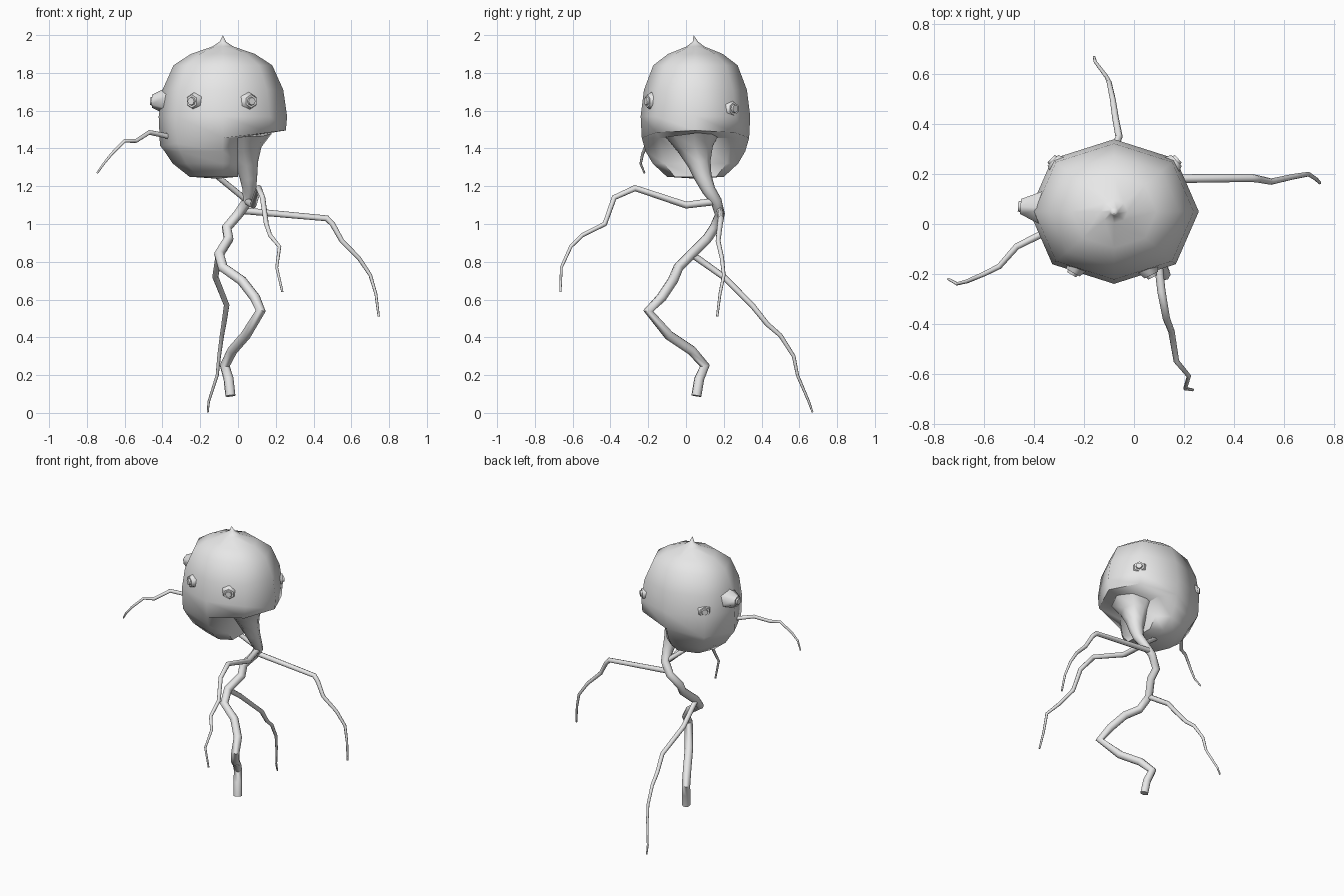
import bpy, bmesh, math
from mathutils import Vector

cube = bpy.data.objects.get("Cube")
if cube:
    bpy.data.objects.remove(cube)

grey = bpy.data.materials.new("plain_grey")
grey.use_nodes = True
grey.diffuse_color = (0.8, 0.8, 0.8, 1)
grey.node_tree.nodes["Principled BSDF"].inputs["Base Color"].default_value = (0.8, 0.8, 0.8, 1)
parts = []


def add(name, mesh):
    mesh.materials.clear()
    mesh.materials.append(grey)
    ob = bpy.data.objects.new(name, mesh)
    bpy.context.collection.objects.link(ob)
    parts.append(ob)
    return ob


def limb(name, points, radii):
    """Tapered tube through points; radii are spread evenly or given per point."""
    curve = bpy.data.curves.new(name, 'CURVE')
    curve.dimensions = '3D'
    curve.bevel_depth = 1.0
    curve.bevel_resolution = 2
    curve.use_fill_caps = True
    spline = curve.splines.new('POLY')
    spline.points.add(len(points) - 1)
    last = len(points) - 1
    for i, (pt, co) in enumerate(zip(spline.points, points)):
        pt.co = (*co, 1)
        if len(radii) == 2:
            pt.radius = radii[0] + (radii[1] - radii[0]) * i / last
        else:
            pt.radius = radii[min(i, len(radii) - 1)]
    helper = bpy.data.objects.new(name + "_path", curve)
    bpy.context.collection.objects.link(helper)
    bpy.context.view_layer.update()
    evaluated = helper.evaluated_get(bpy.context.evaluated_depsgraph_get())
    mesh = bpy.data.meshes.new_from_object(evaluated)
    bpy.data.objects.remove(helper)
    add(name, mesh)


# Head: eight-sided pointed dome, cut away below the rim on the left side
CX, CY, RX, RY, SIDES = -0.08, 0.05, 0.34, 0.29, 8
rings = [(0.05, 1.965), (0.16, 1.94), (0.50, 1.90), (0.77, 1.84), (0.94, 1.71),
         (1.0, 1.57), (0.98, None), (0.91, 1.385), (0.78, 1.32), (0.52, 1.25)]
bm = bmesh.new()
loops = []
for k, (f, z) in enumerate(rings):
    loop = []
    for i in range(SIDES):
        a = math.tau * i / SIDES
        bulge = 1.03 if i % 2 else 1.0
        x = CX + RX * f * bulge * math.cos(a)
        y = CY + RY * f * bulge * math.sin(a)
        h = 1.465 + 0.12 * x if z is None else z
        if k > 6 and x > 0:
            x = 0
            h += 0.07 if k == 7 else 0.0
        loop.append(bm.verts.new((x, y, h)))
    loops.append(loop)
top = bm.verts.new((CX, 0.04, 2.0))
bottom = bm.verts.new((-0.11, CY, 1.24))
for i in range(SIDES):
    j = (i + 1) % SIDES
    bm.faces.new((top, loops[0][i], loops[0][j]))
    bm.faces.new((bottom, loops[-1][j], loops[-1][i]))
    for a, b in zip(loops, loops[1:]):
        bm.faces.new((a[i], b[i], b[j], a[j]))
bmesh.ops.recalc_face_normals(bm, faces=bm.faces)
head = bpy.data.meshes.new("head")
bm.to_mesh(head)
bm.free()
add("head", head)

# Eyes: blunt six-sided bumps with a small raised pupil
eyes = {"front_left": (0.07, -0.205, 1.65), "front_right": (-0.245, -0.195, 1.65),
        "right": (-0.455, 0.07, 1.65), "back_right": (-0.325, 0.255, 1.61),
        "back_left": (0.17, 0.255, 1.61)}
for side, tip in eyes.items():
    tip = Vector(tip)
    out = Vector(((tip.x - CX) / RX, (tip.y - CY) / RY, 0)).normalized()
    turn = out.to_track_quat('Z', 'Y').to_matrix().to_4x4()
    bm = bmesh.new()
    bmesh.ops.create_cone(bm, cap_ends=True, segments=6, radius1=0.085, radius2=0.035, depth=0.1)
    bmesh.ops.translate(bm, verts=bm.verts, vec=(0, 0, -0.05))
    pupil = bmesh.ops.create_cone(bm, cap_ends=True, segments=8, radius1=0.026, radius2=0.02, depth=0.02)
    bmesh.ops.transform(bm, matrix=turn, verts=bm.verts)
    bmesh.ops.translate(bm, verts=bm.verts, vec=tip)
    mesh = bpy.data.meshes.new(side + "_eye")
    bm.to_mesh(mesh)
    bm.free()
    add(side + "_eye", mesh)

# Neck flaring into the mouth, running on as the twisting main stem
limb("neck_and_stem", [
    (0.03, 0.04, 1.48), (0.03, 0.05, 1.40), (0.045, 0.07, 1.32), (0.055, 0.09, 1.25),
    (0.06, 0.12, 1.18), (0.05, 0.16, 1.12), (0.0, 0.18, 1.05), (-0.06, 0.15, 0.98),
    (-0.05, 0.11, 0.92), (-0.10, 0.03, 0.84), (-0.08, -0.04, 0.77), (0.02, -0.07, 0.70),
    (0.09, -0.13, 0.61), (0.12, -0.20, 0.54), (0.04, -0.09, 0.41), (-0.03, 0.03, 0.33),
    (-0.07, 0.10, 0.25), (-0.05, 0.07, 0.18), (-0.04, 0.055, 0.09)],
    [0.15, 0.095, 0.062, 0.047, 0.036, 0.03, 0.027])

# Thin trailing tendrils
limb("left_tendril", [
    (0.03, 0.18, 1.07), (0.47, 0.185, 1.03), (0.50, 0.18, 1.0), (0.55, 0.17, 0.91),
    (0.64, 0.19, 0.82), (0.70, 0.20, 0.73), (0.73, 0.18, 0.63), (0.745, 0.165, 0.51)],
    (0.018, 0.006))
limb("front_tendril", [
    (0.05, 0.16, 1.12), (0.08, 0.0, 1.10), (0.11, -0.27, 1.19), (0.13, -0.38, 1.14),
    (0.15, -0.43, 1.0), (0.17, -0.55, 0.94), (0.22, -0.61, 0.88), (0.205, -0.66, 0.77),
    (0.235, -0.665, 0.64)], (0.02, 0.006))
limb("back_tendril", [
    (-0.10, 0.03, 0.84), (-0.12, 0.20, 0.72), (-0.06, 0.35, 0.57), (-0.075, 0.43, 0.47),
    (-0.085, 0.50, 0.41), (-0.10, 0.57, 0.30), (-0.11, 0.59, 0.20), (-0.155, 0.65, 0.06),
    (-0.16, 0.67, 0.003)], (0.018, 0.005))
limb("right_tendril", [
    (0.04, 0.15, 1.13), (-0.37, -0.04, 1.465), (-0.47, -0.09, 1.485), (-0.54, -0.17, 1.44),
    (-0.60, -0.20, 1.44), (-0.67, -0.23, 1.37), (-0.71, -0.24, 1.32), (-0.745, -0.22, 1.27)],
    (0.016, 0.005))

# Smooth shading with the rim kept sharp
bpy.ops.object.select_all(action='DESELECT')
for ob in parts:
    ob.select_set(True)
bpy.context.view_layer.objects.active = parts[0]
bpy.ops.object.shade_smooth_by_angle(angle=math.radians(60))
